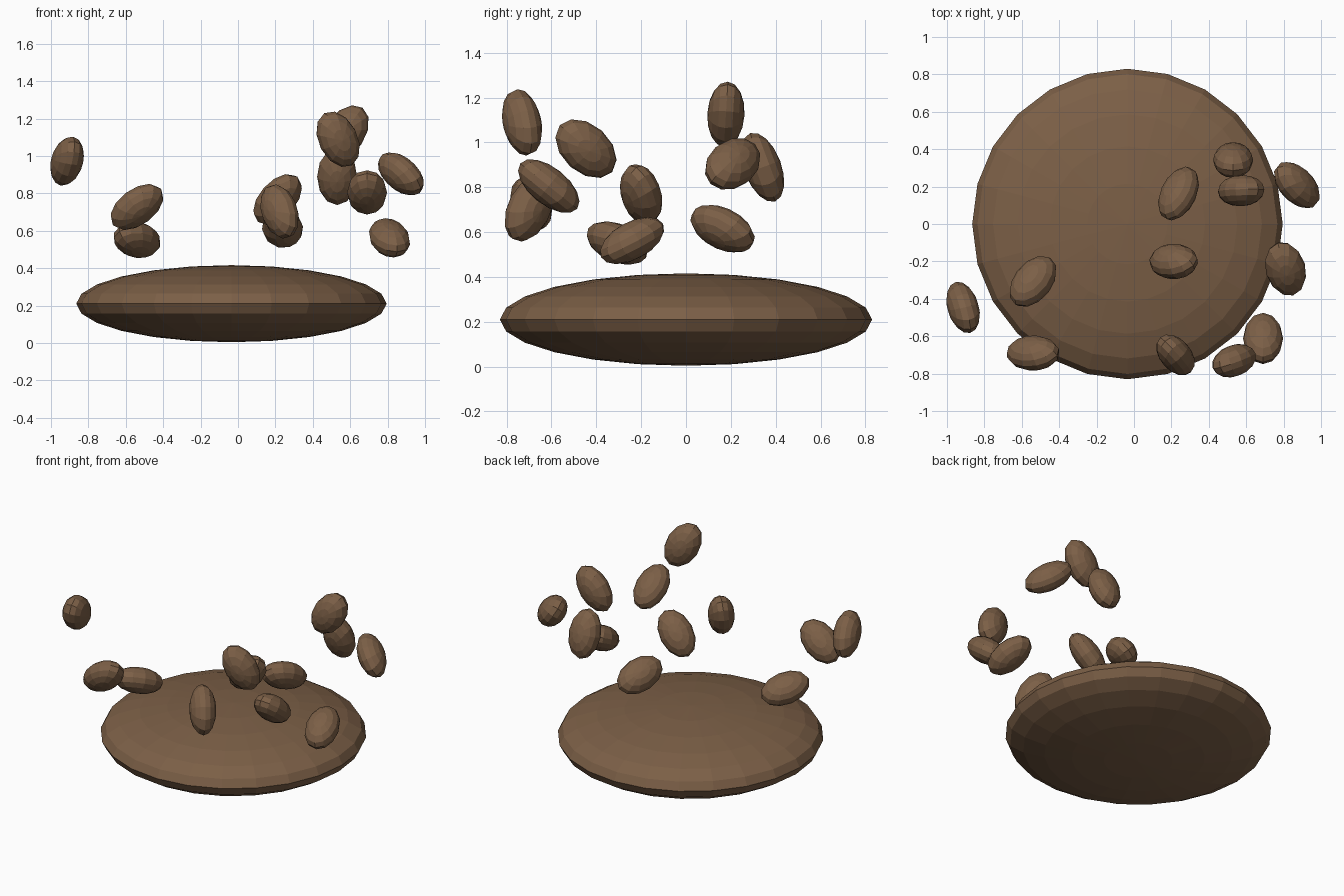
import bpy
import bmesh
from mathutils import Matrix, Vector

if "Cube" in bpy.data.objects:
    bpy.data.objects.remove(bpy.data.objects["Cube"])

brown = bpy.data.materials.new("brown")
brown.diffuse_color = (0.20, 0.115, 0.062, 1)
brown.use_nodes = True
brown.node_tree.nodes["Principled BSDF"].inputs["Base Color"].default_value = brown.diffuse_color


def ellipsoid_mesh(name, semi_axes, segments, rings):
    """Flat-shaded low-poly ellipsoid with its poles on the short axis."""
    bm = bmesh.new()
    bmesh.ops.create_uvsphere(bm, u_segments=segments, v_segments=rings, radius=1)
    bmesh.ops.scale(bm, vec=semi_axes, verts=bm.verts)
    mesh = bpy.data.meshes.new(name)
    bm.to_mesh(mesh)
    bm.free()
    mesh.materials.append(brown)
    return mesh


def place(name, mesh, matrix):
    obj = bpy.data.objects.new(name, mesh)
    obj.matrix_world = matrix
    bpy.context.collection.objects.link(obj)


def orientation(long_axis, short_axis):
    """Frame with x along the long axis and z near the short axis."""
    x = Vector(long_axis).normalized()
    y = Vector(short_axis).cross(x).normalized()
    z = x.cross(y)
    return Matrix((x, y, z)).transposed().to_4x4()


# Flattened mound at the bottom
mound = ellipsoid_mesh("mound", (0.83, 0.83, 0.206), 24, 12)
place("mound", mound, Matrix.Translation((-0.035, 0, 0.21)))

# Loose pebbles above it: centre, long axis, short axis
pebbles = [
    ((0.53, 0.342, 0.889), (0, -0.35, 0.94), (0, 0.94, 0.35)),
    ((0.573, 0.178, 1.125), (0.57, 0.05, 0.82), (0, 1, -0.06)),
    ((0.871, 0.208, 0.904), (0.66, -0.58, -0.48), (0.75, 0.4, 0.55)),
    ((0.238, 0.163, 0.615), (0.37, 0.85, -0.38), (-0.5, 0.55, 0.6)),
    ((0.212, -0.2, 0.768), (0.65, -0.13, 0.74), (-0.4, 0.75, 0.5)),
    ((-0.54, -0.307, 0.551), (0.58, 0.76, -0.28), (-0.25, 0.5, 0.83)),
    ((-0.914, -0.446, 0.972), (-0.25, 0.72, -0.64), (0.95, 0.2, -0.12)),
    ((-0.54, -0.69, 0.727), (0.8, -0.08, 0.6), (-0.34, 0.75, 0.56)),
    ((0.222, -0.7, 0.703), (-0.35, 0.45, 0.82), (0.7, 0.68, -0.07)),
    ((0.535, -0.731, 1.089), (-0.45, -0.22, 0.86), (-0.3, 0.93, 0.09)),
    ((0.69, -0.612, 0.805), (0, 0.78, -0.62), (0, 0.62, 0.78)),
    ((0.81, -0.24, 0.562), (-0.25, 0.85, 0.46), (0.1, -0.43, 0.89)),
]
pebble = ellipsoid_mesh("pebble", (0.162, 0.107, 0.083), 12, 8)
for i, (centre, long_axis, short_axis) in enumerate(pebbles, 1):
    place(f"pebble_{i}", pebble,
          Matrix.Translation(centre) @ orientation(long_axis, short_axis))
